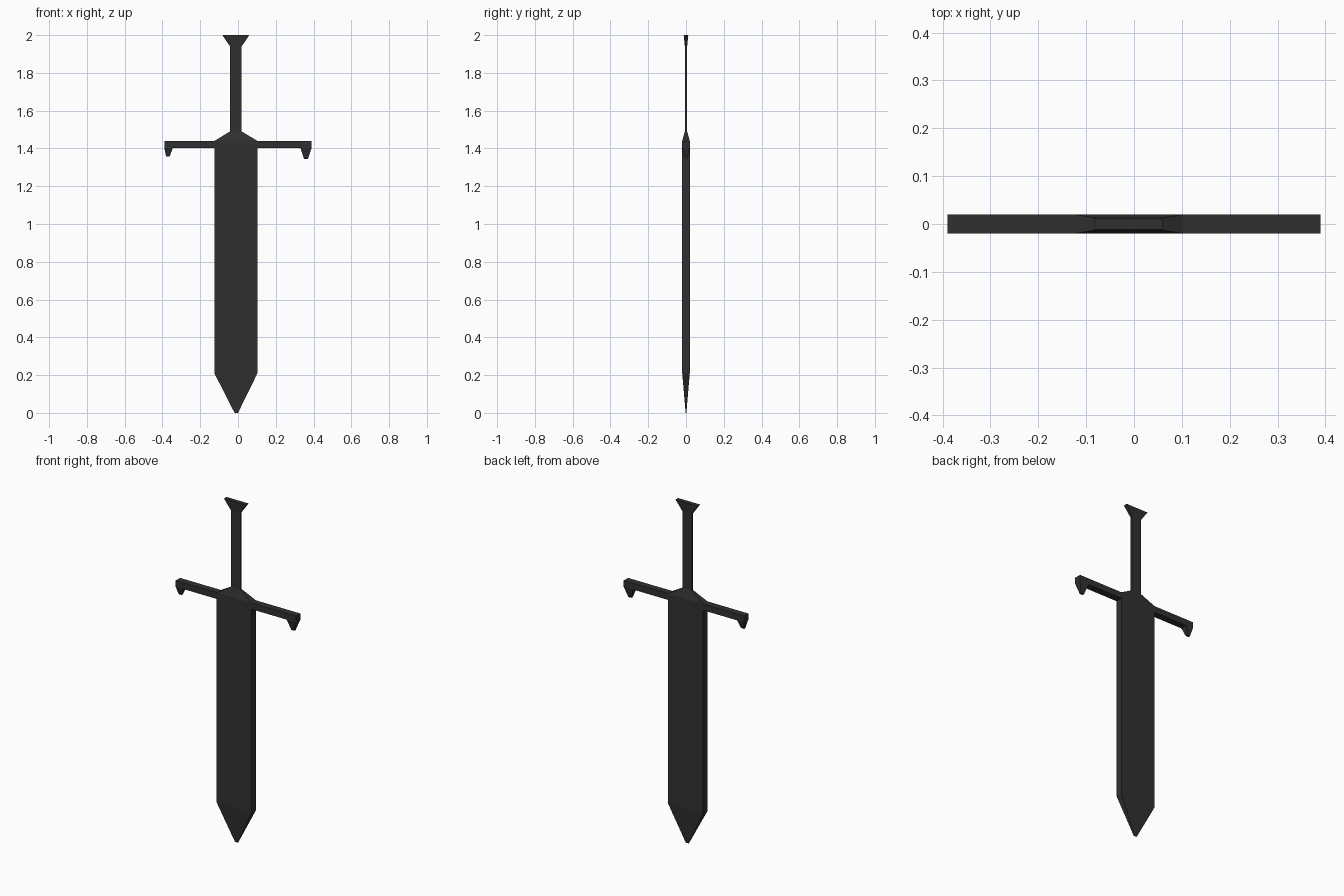
import bpy, bmesh

if "Cube" in bpy.data.objects:
    bpy.data.objects.remove(bpy.data.objects["Cube"])

steel = bpy.data.materials.new("dark_steel")
steel.diffuse_color = (0.03, 0.03, 0.03, 1)
steel.use_nodes = True
steel.node_tree.nodes["Principled BSDF"].inputs["Base Color"].default_value = steel.diffuse_color


def loft(name, sections, cap_start=True, cap_end=True):
    """Skin a stack of rectangles given as (z, x_min, x_max, half_depth)."""
    bm = bmesh.new()
    rings = [[bm.verts.new(p) for p in
              ((a, -d, z), (b, -d, z), (b, d, z), (a, d, z))]
             for z, a, b, d in sections]
    for low, high in zip(rings, rings[1:]):
        for i in range(4):
            j = (i + 1) % 4
            bm.faces.new((low[i], low[j], high[j], high[i]))
    if cap_start:
        bm.faces.new(rings[0][::-1])
    if cap_end:
        bm.faces.new(rings[-1])
    bmesh.ops.recalc_face_normals(bm, faces=bm.faces)
    mesh = bpy.data.meshes.new(name)
    bm.to_mesh(mesh)
    bm.free()
    mesh.materials.append(steel)
    obj = bpy.data.objects.new(name, mesh)
    bpy.context.collection.objects.link(obj)
    return obj


T = 0.02            # half thickness of blade and guard
LEFT, RIGHT = -0.125, 0.103

# Blade: point, body, sloped shoulder
loft("blade", [(0, -0.018, 0.0, 0.002), (0.21, LEFT, RIGHT, T),
               (1.44, LEFT, RIGHT, T), (1.49, -0.042, 0.019, 0.006)],
     cap_end=False)

# Grip flaring into the pommel
loft("grip_and_pommel", [(1.49, -0.042, 0.019, 0.006),
                         (1.94, -0.042, 0.019, 0.006),
                         (2.0, -0.083, 0.06, 0.012)], cap_start=False)

# Guard arms, each with a tapered fang at its outer end
for side, arm, root, tip in (
        ("left", (-0.39, LEFT), (-0.39, -0.345), (1.357, -0.381, -0.362)),
        ("right", (RIGHT, 0.39), (0.33, 0.39), (1.343, 0.35, 0.37))):
    loft("guard_arm_" + side, [(1.403, *arm, T), (1.44, *arm, T)])
    loft("guard_fang_" + side, [(*tip, 0.006), (1.403, *root, T)],
         cap_end=False)
